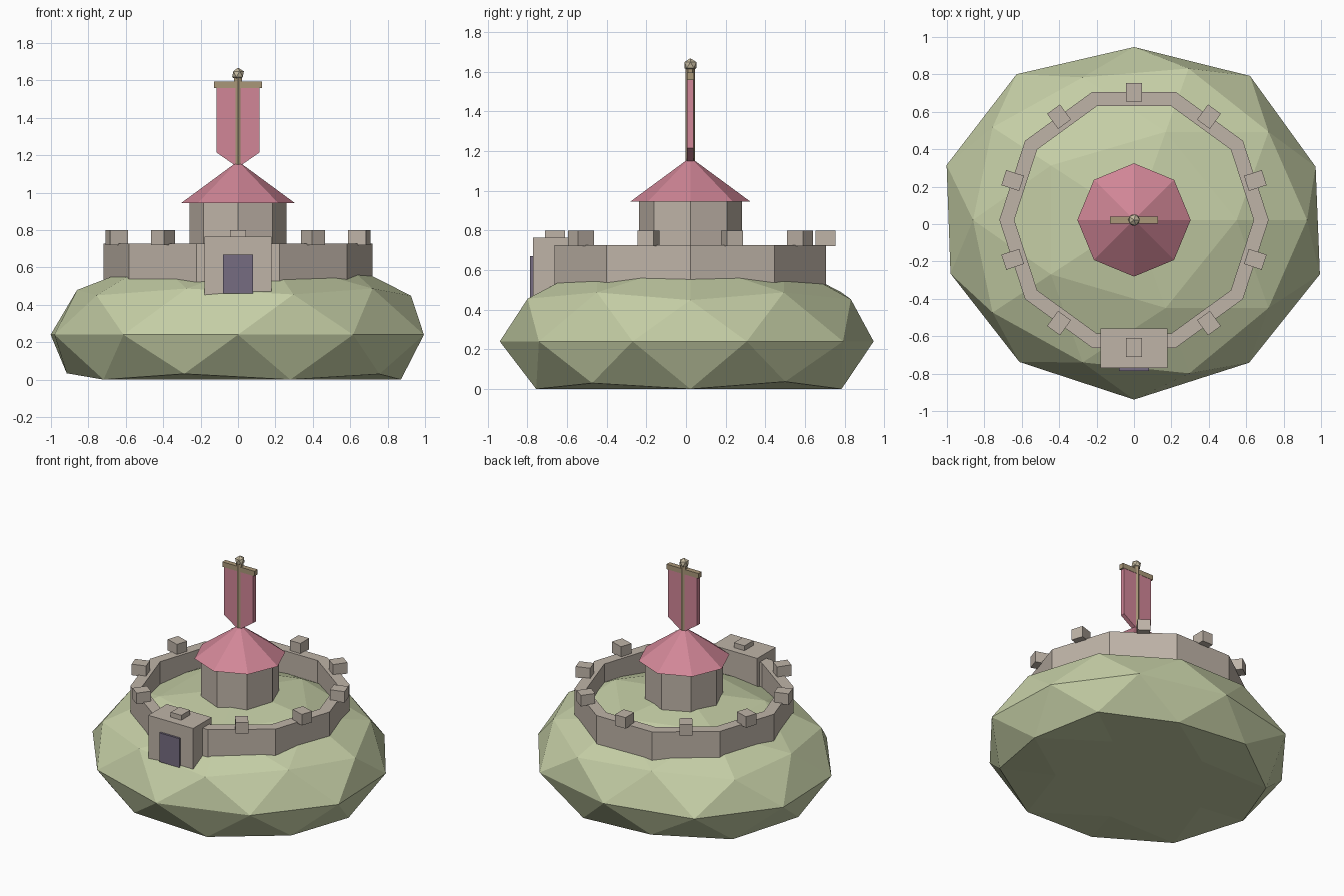
import bpy, bmesh, math
from mathutils import Matrix

if "Cube" in bpy.data.objects:
    bpy.data.objects.remove(bpy.data.objects["Cube"])

CY = 0.022  # shared centre of wall, tower and banner


def material(name, rgb):
    m = bpy.data.materials.new(name)
    m.diffuse_color = (*rgb, 1)
    m.use_nodes = True
    m.node_tree.nodes["Principled BSDF"].inputs["Base Color"].default_value = m.diffuse_color
    return m


grass = material("grass", (0.56, 0.62, 0.38))
stone = material("stone", (0.52, 0.455, 0.39))
red = material("red", (0.64, 0.24, 0.31))
wood = material("wood", (0.40, 0.31, 0.19))
dark = material("dark", (0.18, 0.15, 0.22))
brass = material("brass", (0.56, 0.49, 0.35))


def finish(bm, name, mat):
    bmesh.ops.recalc_face_normals(bm, faces=bm.faces)
    me = bpy.data.meshes.new(name)
    bm.to_mesh(me)
    bm.free()
    ob = bpy.data.objects.new(name, me)
    me.materials.append(mat)
    bpy.context.collection.objects.link(ob)
    return ob


def box(name, mat, size, loc, turn=0):
    bm = bmesh.new()
    bmesh.ops.create_cube(bm, size=1, matrix=Matrix.Translation(loc)
                          @ Matrix.Rotation(turn, 4, 'Z') @ Matrix.Diagonal((*size, 1)))
    return finish(bm, name, mat)


def cone(name, mat, sides, r1, r2, z1, z2):
    bm = bmesh.new()
    bmesh.ops.create_cone(bm, cap_ends=True, segments=sides, radius1=r1, radius2=r2, depth=z2 - z1,
                          matrix=Matrix.Translation((0, CY, (z1 + z2) / 2)))
    return finish(bm, name, mat)


# Hill: squashed icosphere, slightly uneven, with a flat base
equator = {18: 0.977, 54: 1.010, 90: 0.981, 126: 1.022, 162: 1.008,
           198: 0.987, 234: 0.997, 270: 1.020, 306: 1.002, 342: 1.000}
upper = {0: 0.99, 72: 1.01, 288: 1.024, 180: 0.968}
lower = {0: 0.98, 36: 0.965, 72: 1.0, 108: 0.975, 180: 0.98, 252: 0.995, 288: 1.02}
bm = bmesh.new()
bmesh.ops.create_icosphere(bm, subdivisions=2, radius=1)
for v in bm.verts:
    a = round(math.degrees(math.atan2(v.co.y, v.co.x))) % 360
    f = 1.0
    if abs(v.co.z) < 0.7:
        ring = equator if abs(v.co.z) < 0.1 else upper if v.co.z > 0 else lower
        f = ring.get(a, 1.0)
    v.co = (v.co.x * 1.045 * f, CY + v.co.y * 0.942 * f, max(0, 0.24 + v.co.z * 0.47 * f))
finish(bm, "hill", grass)

# Curtain wall: ten-sided ring swept from a rectangular section
bm = bmesh.new()
rings = []
for i in range(10):
    a = math.radians(36 * i)
    rings.append([bm.verts.new((r * math.cos(a), CY + r * math.sin(a), z))
                  for r, z in ((0.72, 0.45), (0.72, 0.727), (0.64, 0.727), (0.64, 0.45))])
for i in range(10):
    p, q = rings[i], rings[(i + 1) % 10]
    for j in range(4):
        k = (j + 1) % 4
        bm.faces.new((p[j], q[j], q[k], p[k]))
finish(bm, "curtain_wall", stone)

# Merlons at the middle of each wall side
for i in range(10):
    a = math.radians(18 + 36 * i)
    box(f"merlon_{i + 1}", stone, (0.1, 0.085, 0.08),
        (0.682 * math.cos(a), CY + 0.682 * math.sin(a), 0.76), a)

# Gatehouse and door
box("gatehouse", stone, (0.36, 0.212, 0.345), (0, -0.665, 0.5925))
box("gate_door", dark, (0.16, 0.04, 0.21), (0, -0.766, 0.565))

# Tower and roof
cone("tower", stone, 8, 0.26, 0.26, 0.55, 0.95)
cone("tower_roof", red, 8, 0.303, 0, 0.945, 1.168)

# Banner pole, crossbar and finial
cone("banner_pole", wood, 6, 0.024, 0.024, 1.1, 1.615)
box("banner_crossbar", wood, (0.257, 0.036, 0.036), (0, CY, 1.577))
bm = bmesh.new()
bmesh.ops.create_icosphere(bm, subdivisions=1, radius=0.035,
                           matrix=Matrix.Translation((0, CY, 1.633)))
finish(bm, "finial", brass)

# Pointed banner cloth
bm = bmesh.new()
outline = [(-0.116, 1.56), (-0.116, 1.215), (0, 1.135), (0.116, 1.215), (0.116, 1.56)]
face = bm.faces.new([bm.verts.new((x, CY - 0.016, z)) for x, z in outline])
ext = bmesh.ops.extrude_face_region(bm, geom=[face])
bmesh.ops.translate(bm, vec=(0, 0.032, 0),
                    verts=[g for g in ext["geom"] if isinstance(g, bmesh.types.BMVert)])
finish(bm, "banner", red)
